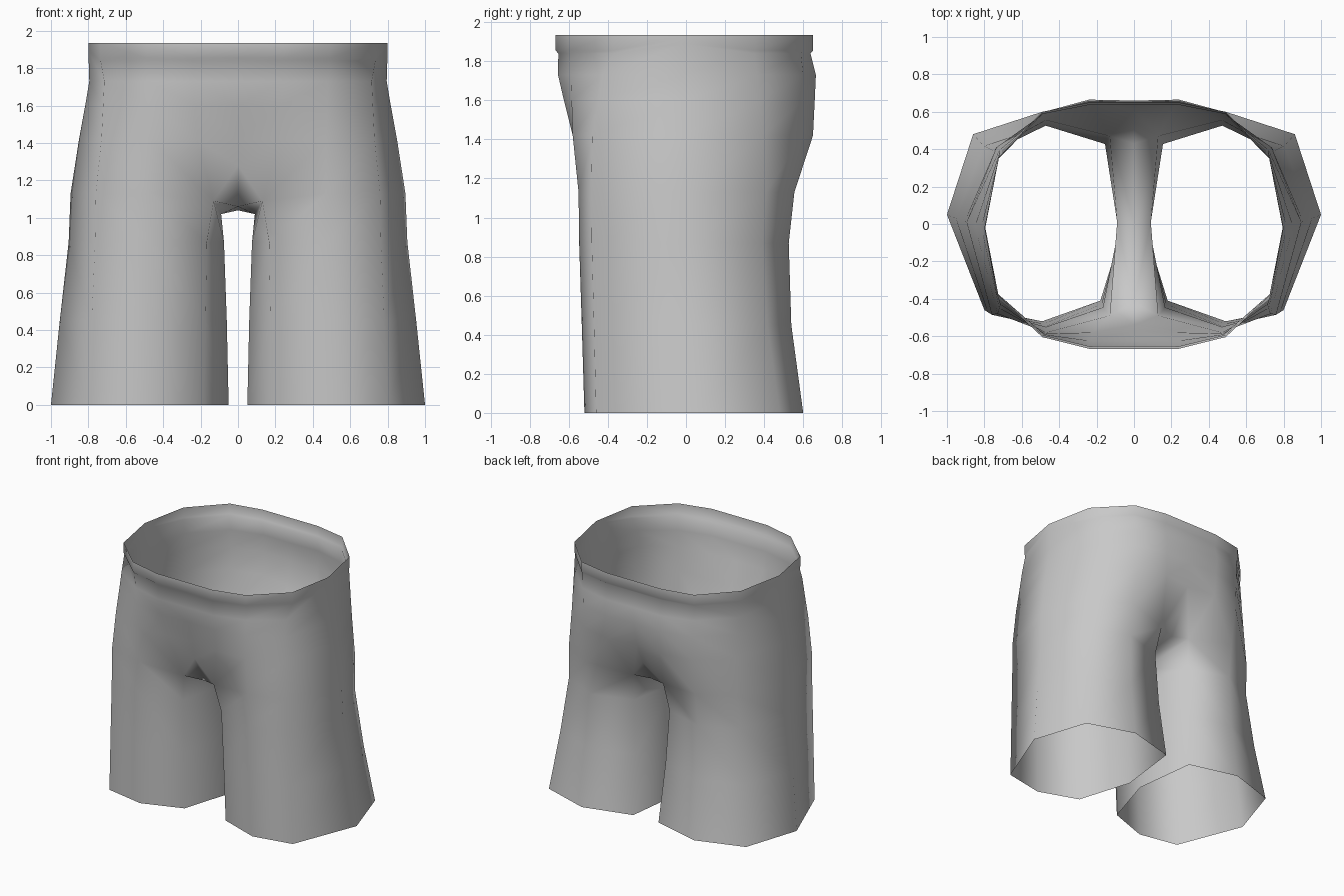
import bpy
import bmesh

default_cube = bpy.data.objects.get("Cube")
if default_cube:
    bpy.data.objects.remove(default_cube, do_unlink=True)

# Half cross-sections, running front inner -> outer side -> back inner
HEM = [(.18, -.41), (.49, -.52), (.80, -.46), (1, .05), (.86, .48), (.49, .6), (.11, .5)]
THIGH = [(.165, -.45), (.47, -.55), (.76, -.485), (.895, .01), (.735, .41), (.47, .555), (.16, .45)]
HIP = [(.22, -.58), (.47, -.58), (.73, -.48), (.85, -.01), (.72, .395), (.47, .6), (.23, .65)]
WAIST = [(.24, -.655), (.48, -.59), (.715, -.43), (.795, -.02), (.72, .365), (.48, .6), (.24, .665)]
BAND = [(.24, -.667), (.49, -.605), (.735, -.375), (.8, -.02), (.725, .355), (.49, .6), (.24, .65)]
SIDE = 4  # index of the outer side seam in a torso ring


def blend(low, high, t, depth=1.0):
    """Mix two sections, then scale the back half in depth."""
    mixed = []
    for (ax, ay), (bx, by) in zip(low, high):
        x, y = ax + (bx - ax) * t, ay + (by - ay) * t
        mixed.append((x, y * depth if y > 0 else y))
    return mixed


def add_ring(bm, section, z):
    return [bm.verts.new((x, y, z)) for x, y in section]


def bridge(bm, lower, upper, closed):
    count = len(lower)
    for i in range(count if closed else count - 1):
        j = (i + 1) % count
        bm.faces.new((lower[i], lower[j], upper[j], upper[i]))


def build_half(bm):
    # Leg tube, closed by one extra vertex on the inner thigh
    leg_rows = [
        (HEM, 0, .05, 0),
        (blend(HEM, THIGH, .45, .93), .45, .06, .45),
        (blend(HEM, THIGH, .9, .94), .87, .075, .87),
        (THIGH, 1.13, .09, 1.02),
    ]
    rings = []
    for section, z, inner_x, inner_z in leg_rows:
        ring = add_ring(bm, section, z)
        ring.append(bm.verts.new((inner_x, .01, inner_z)))
        rings.append(ring)
    for lower, upper in zip(rings, rings[1:]):
        bridge(bm, lower, upper, True)
    top = rings[-1]
    top[0].co = (.13, -.49, 1.09)
    top[6].co = (.13, .47, 1.09)

    # Flat crotch strip between the legs, with a notch at each end
    front = bm.verts.new((0, -.54, 1.28))
    front_fold = bm.verts.new((0, -.42, 1.06))
    saddle = bm.verts.new((0, .01, 1.04))
    back_fold = bm.verts.new((0, .43, 1.08))
    back = bm.verts.new((0, .54, 1.25))
    bm.faces.new((top[0], front, front_fold))
    bm.faces.new((top[7], top[0], front_fold, saddle))
    bm.faces.new((top[6], top[7], saddle, back_fold))
    bm.faces.new((top[6], back_fold, back))

    # Hips, waist and the waistband, which tapers away at the side seams
    lower = [front] + top[:7] + [back]
    groove = [(x, y * .98) for x, y in BAND]
    torso_rows = [
        (HIP, 1.42, -.57, .61, 0),
        (blend(HIP, WAIST, .6), 1.6, -.625, .65, 0),
        (WAIST, 1.73, -.655, .66, 0),
        (groove, 1.84, -.653, .637, .05),
        (BAND, 1.855, -.667, .65, .06),
        (BAND, 1.935, -.667, .65, 0),
    ]
    for section, z, front_y, back_y, side_rise in torso_rows:
        upper = add_ring(bm, [(0, front_y)] + section + [(0, back_y)], z)
        upper[SIDE].co.z += side_rise
        bridge(bm, lower, upper, False)
        lower = upper


# Single cloth colour
cloth = bpy.data.materials.new("grey_cloth")
cloth.use_nodes = True
grey = (.58, .58, .58, 1)
cloth.diffuse_color = grey
cloth.node_tree.nodes["Principled BSDF"].inputs["Base Color"].default_value = grey

mesh = bpy.data.meshes.new("shorts")
bm = bmesh.new()
build_half(bm)
bm.to_mesh(mesh)
bm.free()
mesh.materials.append(cloth)
for face in mesh.polygons:
    face.use_smooth = True

shorts = bpy.data.objects.new("shorts", mesh)
bpy.context.collection.objects.link(shorts)

# Other half of the garment
mirror = shorts.modifiers.new("Mirror", 'MIRROR')
mirror.use_axis[0] = True
mirror.use_clip = True
mirror.merge_threshold = .001
